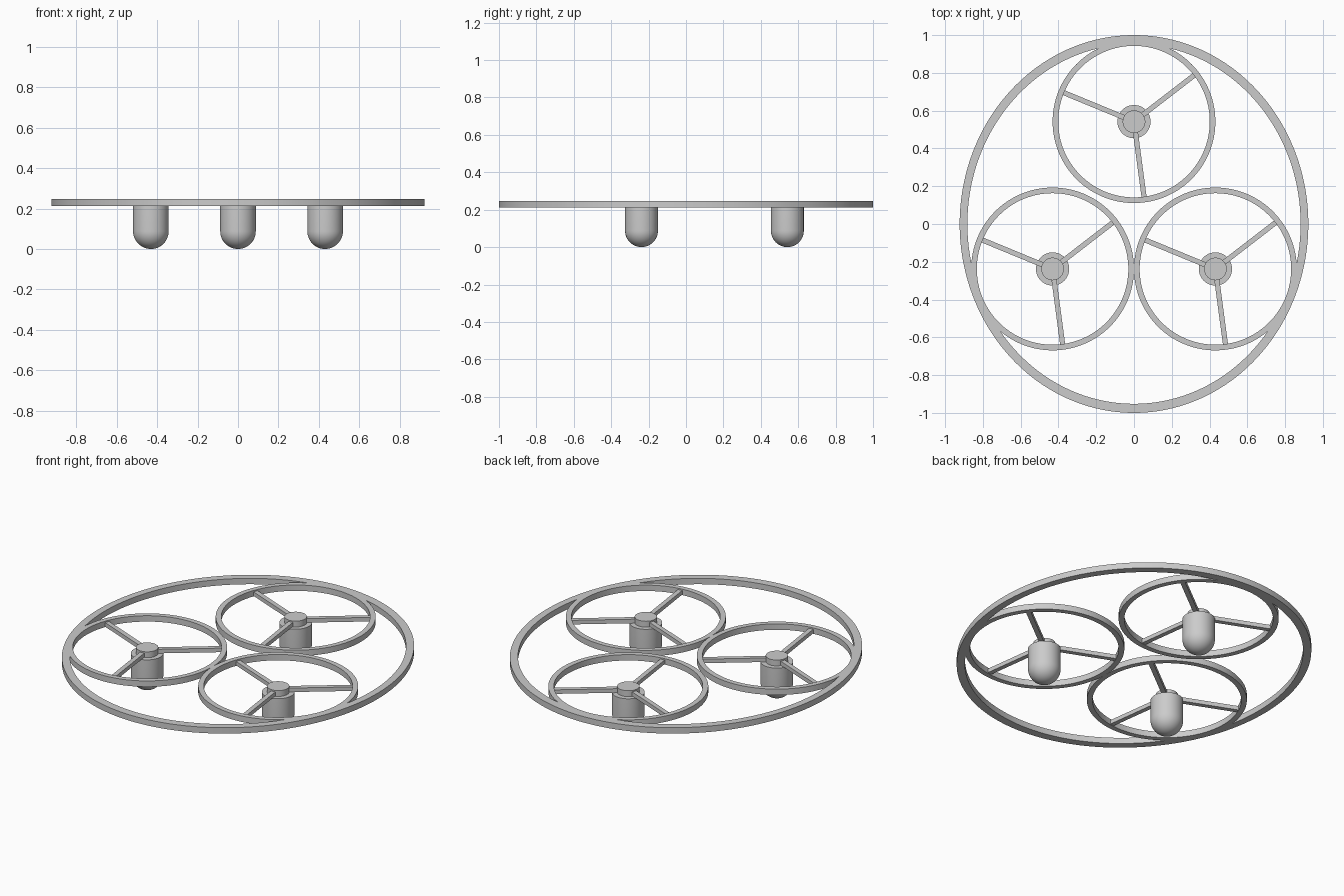
import bpy, bmesh, math
from mathutils import Matrix

cube = bpy.data.objects.get("Cube")
if cube:
    bpy.data.objects.remove(cube, do_unlink=True)

grey = bpy.data.materials.new("plain_grey")
grey.use_nodes = True
colour = (0.6, 0.6, 0.6, 1)
grey.diffuse_color = colour
grey.node_tree.nodes["Principled BSDF"].inputs["Base Color"].default_value = colour

BOTTOM, TOP = 0.212, 0.247      # height range of the frame
MOTOR_R = 0.088
RING_R, RING_HOLE = 0.431, 0.401


def finish(name, bm, x=0, y=0):
    """Turn a bmesh into a smooth object that keeps its sharp rims."""
    bmesh.ops.recalc_face_normals(bm, faces=bm.faces)
    mesh = bpy.data.meshes.new(name)
    bm.to_mesh(mesh)
    bm.free()
    mesh.materials.append(grey)
    obj = bpy.data.objects.new(name, mesh)
    bpy.context.collection.objects.link(obj)
    obj.location = (x, y, 0)
    bpy.ops.object.select_all(action="DESELECT")
    obj.select_set(True)
    bpy.context.view_layer.objects.active = obj
    bpy.ops.object.shade_smooth_by_angle(angle=math.radians(35))
    return obj


def hoop(name, outer, inner, x=0, y=0, steps=128):
    """Flat elliptical band with a rectangular section."""
    bm = bmesh.new()
    section = [(outer, BOTTOM), (outer, TOP), (inner, TOP), (inner, BOTTOM)]
    loops = []
    for (rx, ry), z in section:
        angles = [2 * math.pi * i / steps for i in range(steps)]
        loops.append([bm.verts.new((rx * math.cos(a), ry * math.sin(a), z)) for a in angles])
    for k in range(4):
        a, b = loops[k], loops[(k + 1) % 4]
        for i in range(steps):
            j = (i + 1) % steps
            bm.faces.new((a[i], a[j], b[j], b[i]))
    return finish(name, bm, x, y)


def lathe(name, profile, x, y, steps=48):
    """Spin a (radius, height) profile that starts and ends on the axis."""
    bm = bmesh.new()
    verts = [bm.verts.new((r, 0, z)) for r, z in profile]
    edges = [bm.edges.new(pair) for pair in zip(verts, verts[1:])]
    bmesh.ops.spin(bm, geom=verts + edges, cent=(0, 0, 0), axis=(0, 0, 1),
                   angle=2 * math.pi, steps=steps)
    bmesh.ops.remove_doubles(bm, verts=bm.verts, dist=0.0001)
    return finish(name, bm, x, y)


def spokes(name, x, y):
    """Three thin bars from the hub to the guard ring."""
    bm = bmesh.new()
    start, end = 0.04, 0.41
    for i in range(3):
        turn = Matrix.Rotation(math.radians(37.6 + 120 * i), 4, "Z")
        place = Matrix.Translation(((start + end) / 2, 0, 0.227))
        size = Matrix.Diagonal((end - start, 0.027, 0.024, 1))
        bmesh.ops.create_cube(bm, size=1, matrix=turn @ place @ size)
    return finish(name, bm, x, y)


# Outer oval frame
hoop("outer_frame", (0.923, 1.0), (0.882, 0.952), steps=192)

# Motor pod: rounded bottom, straight side, flat top with a narrower cap
arc = [math.radians(90 * i / 12) for i in range(13)]
pod = [(MOTOR_R * math.sin(a), MOTOR_R * (1 - math.cos(a))) for a in arc]
pod += [(MOTOR_R, BOTTOM), (0.06, BOTTOM), (0.06, TOP), (0, TOP)]

# Three rotor units
units = {"back": (0, 0.542), "left": (0.431, -0.238), "right": (-0.431, -0.238)}
for side, (x, y) in units.items():
    hoop(side + "_guard_ring", (RING_R, RING_R), (RING_HOLE, RING_HOLE), x, y)
    lathe(side + "_motor_pod", pod, x, y)
    spokes(side + "_spokes", x, y)
